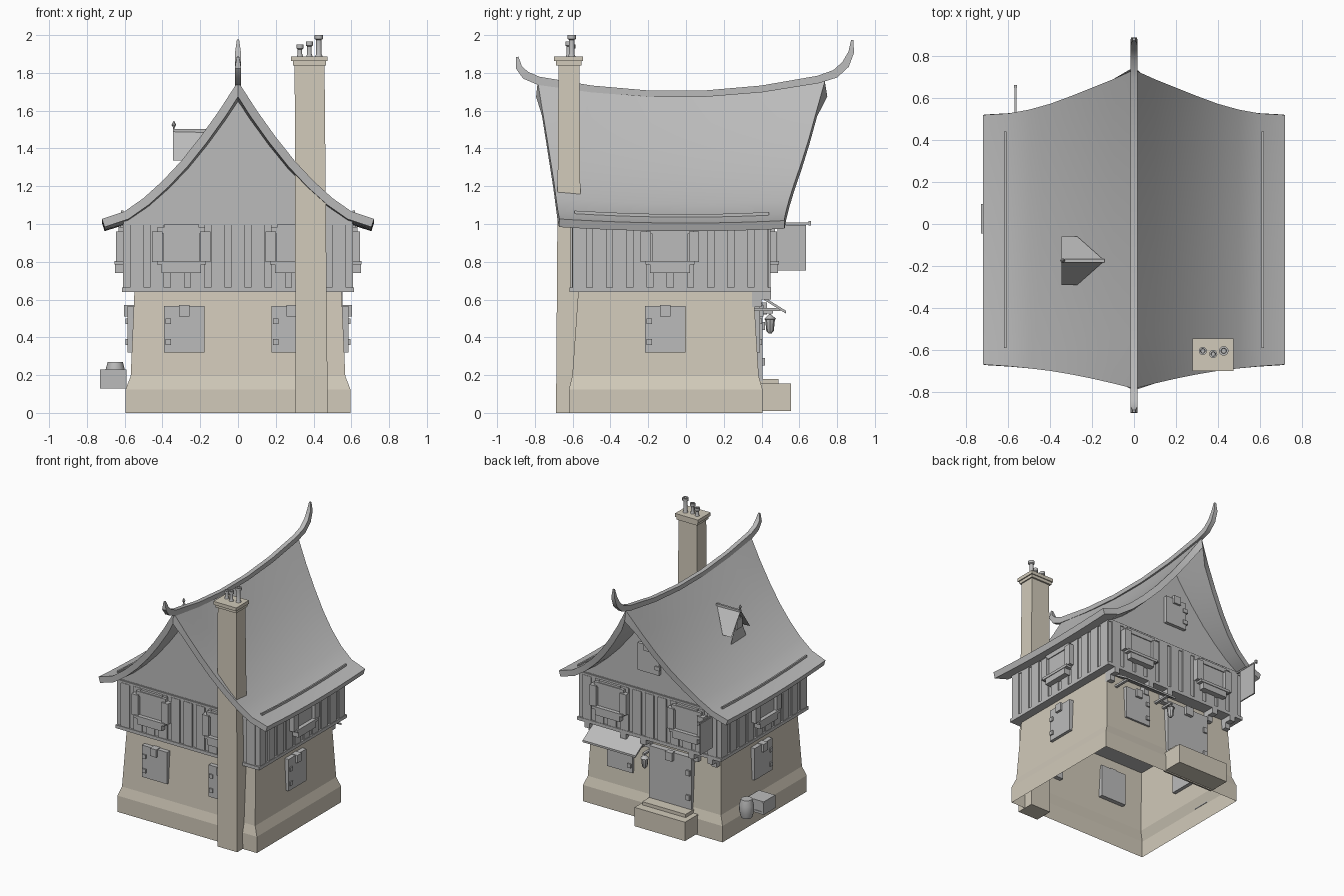
import bpy, math
from mathutils import Vector

if "Cube" in bpy.data.objects:
    bpy.data.objects.remove(bpy.data.objects["Cube"])


def material(name, rgb):
    m = bpy.data.materials.new(name)
    m.diffuse_color = (*rgb, 1)
    m.use_nodes = True
    m.node_tree.nodes["Principled BSDF"].inputs["Base Color"].default_value = m.diffuse_color
    return m


STONE = material("warm stone", (0.64, 0.59, 0.49))
GREY = material("plain grey", (0.5, 0.5, 0.5))


def mesh(name, verts, faces, mat=GREY, smooth=False):
    me = bpy.data.meshes.new(name)
    me.from_pydata([tuple(v) for v in verts], [], faces)
    me.materials.append(mat)
    ob = bpy.data.objects.new(name, me)
    bpy.context.collection.objects.link(ob)
    if smooth:
        smooth_angle(ob)
    return ob


def smooth_angle(ob):
    bpy.ops.object.select_all(action='DESELECT')
    bpy.context.view_layer.objects.active = ob
    ob.select_set(True)
    bpy.ops.object.shade_smooth_by_angle(angle=math.radians(35))


def skin(name, rings, mat=GREY, caps=True, smooth=False):
    """Join equal closed rings of points into one tube."""
    n = len(rings[0])
    faces = [(i * n + j, i * n + (j + 1) % n, (i + 1) * n + (j + 1) % n, (i + 1) * n + j)
             for i in range(len(rings) - 1) for j in range(n)]
    if caps:
        last = (len(rings) - 1) * n
        faces += [tuple(reversed(range(n))), tuple(range(last, last + n))]
    return mesh(name, [p for r in rings for p in r], faces, mat, smooth)


def rect(x0, x1, y0, y1, z):
    return [(x0, y0, z), (x1, y0, z), (x1, y1, z), (x0, y1, z)]


def boxes(name, items, mat=GREY):
    """One object from boxes given as x0, x1, y0, y1, z0, z1."""
    verts, faces = [], []
    for x0, x1, y0, y1, z0, z1 in items:
        b = len(verts)
        verts += rect(x0, x1, y0, y1, z0) + rect(x0, x1, y0, y1, z1)
        faces += [tuple(b + k for k in f) for f in
                  ((3, 2, 1, 0), (4, 5, 6, 7), (0, 1, 5, 4), (1, 2, 6, 5), (2, 3, 7, 6), (3, 0, 4, 7))]
    return mesh(name, verts, faces, mat)


def lathe(name, profile, at, mat=GREY, n=12):
    rings = [[(at[0] + r * math.cos(2 * math.pi * k / n), at[1] + r * math.sin(2 * math.pi * k / n), z)
              for k in range(n)] for r, z in profile]
    return skin(name, rings, mat, smooth=True)


def on_side(side, u0, u1, w0, w1, z0, z1):
    """Box on a wall: u along the wall axis, w outward distance from the centre."""
    return {"front": (u0, u1, -w1, -w0, z0, z1), "back": (u0, u1, w0, w1, z0, z1),
            "right": (w0, w1, u0, u1, z0, z1), "left": (-w1, -w0, u0, u1, z0, z1)}[side]


# Ground floor: open shell with sloped plinth
skin("ground_floor_walls", [rect(-h, h, a, b, z) for z, h, a, b in
     ((0, .595, -.62, .405), (.125, .595, -.62, .405), (.195, .568, -.602, .385), (.65, .548, -.57, .357))],
     STONE, caps=False)

# Upper storey with sill beam, top beam and boards
boxes("upper_storey", [(-.60, .60, -.603, .438, .645, 1.02)])
boxes("storey_beams", [(-.613, .613, -.617, .45, .64, .665), (-.606, .606, -.609, .444, .995, 1.015)])
WALL = {"front": .603, "back": .438, "right": .60, "left": .60}
boards = []
for side, w in WALL.items():
    wide = side in ("front", "back")
    n = 11 if wide else 10
    for i in range(n):
        u = -.535 + .107 * i if wide else -.565 + .107 * i
        boards.append(on_side(side, u - .037, u + .037, w - .01, w + .009, .665, 1.0))
boxes("wall_boards", boards)

# Upper windows with frame, lintel, shutters and flower box
for side, u in (("front", -.30), ("front", .30), ("back", -.33), ("back", .33), ("right", -.085), ("left", -.085)):
    w = WALL[side]
    boxes("upper_window_" + side, [on_side(side, u + a, u + b, w - .01, w + d, c, e) for a, b, d, c, e in (
        (-.095, .095, .025, .80, .95), (-.125, .125, .032, .95, .985), (-.09, .09, .025, .985, 1.0),
        (-.155, -.10, .045, .80, .96), (.10, .155, .045, .80, .96),
        (-.13, .13, .055, .785, .805), (-.105, .105, .05, .74, .785))])

# Ground floor windows: plank shutter, latch block and hinges
LOW = {"front": .58, "back": .362, "right": .555, "left": .555}
for side, u in (("front", -.285), ("front", .285), ("back", .29), ("right", -.11), ("left", -.11)):
    w = LOW[side]
    boxes("lower_window_" + side, [on_side(side, u + a, u + b, w - .02, w + d, c, e) for a, b, d, c, e in (
        (-.108, .108, .03, .32, .565), (-.027, .027, .048, .51, .57),
        (-.10, -.07, .04, .36, .39), (-.10, -.07, .04, .47, .50))])

# Door and entry steps
boxes("door", [(-.33, .03, .35, .405, .17, .58), (-.18, -.12, .39, .43, .52, .585),
               (-.32, -.29, .39, .418, .25, .29), (-.32, -.29, .39, .418, .44, .48)])
boxes("entry_steps", [(-.38, .05, .38, .555, .01, .155), (-.34, .03, .36, .49, .155, .18)], STONE)

# Overhang brackets
boxes("overhang_brackets", [(x - .022, x + .022, .35, .45 - s * .05, .60 - s * .04, .641 - s * .04)
                            for x in (-.52, -.36, .05, .22, .53) for s in (0, 1)])

# Awning over the back window with two struts
boxes("awning_struts", [(x - .01, x + .01, .36, .50, .54, .555) for x in (.11, .47)])
skin("awning", [[(x, .37, .625), (x, .53, .525), (x, .53, .54), (x, .37, .64)] for x in (.06, .51)])

# Lantern on a bracket
boxes("lantern_arm", [(.03, .05, .36, .46, .525, .54), (.035, .045, .44, .45, .50, .53)])
lathe("lantern", [(.008, .42), (.02, .435), (.026, .495), (.032, .497), (.008, .52)], (.04, .445), n=8)

# Roof: curved slopes, each row giving x, height, front and back edge
ROWS = ((0, 1.755, -.785, .735), (.1, 1.60, -.76, .69), (.2, 1.46, -.737, .65), (.3, 1.335, -.717, .61),
        (.4, 1.23, -.70, .573), (.5, 1.14, -.688, .545), (.6, 1.07, -.678, .527), (.72, 1.03, -.67, .52))
PROFILE = [(-x, z, a, b) for x, z, a, b in ROWS[:0:-1]] + list(ROWS)
N = 12


def sag(z, y):
    return (.025 + .05 * (z - 1.03) / .72) * max(0, 1 - (y / .72) ** 2)


def roof_z(x, y):
    x = abs(x)
    for p, q in zip(ROWS, ROWS[1:]):
        if x <= q[0]:
            z = p[1] + (q[1] - p[1]) * (x - p[0]) / (q[0] - p[0])
            return z - sag(z, y)


verts = []
for x, z, a, b in PROFILE:
    for j in range(N + 1):
        y = a + (b - a) * j / N
        verts.append((x, y, z - sag(z, y)))
M = N + 1
roof = mesh("roof", verts, [(i * M + j, (i + 1) * M + j, (i + 1) * M + j + 1, i * M + j + 1)
                            for i in range(len(PROFILE) - 1) for j in range(N)])
mod = roof.modifiers.new("thickness", 'SOLIDIFY')
mod.thickness, mod.offset, mod.use_even_offset = .045, -1, True
bpy.context.view_layer.objects.active = roof
bpy.ops.object.modifier_apply(modifier=mod.name)
smooth_angle(roof)

# Gable walls following the roof line
for name, y in (("front_gable", -.60), ("back_gable", .435)):
    pts = [(x, y, roof_z(x, y) - .03) for x, *_ in PROFILE if abs(x) < .61]
    pts += [(.59, y, 1.0), (-.59, y, 1.0)]
    mesh(name, pts, [tuple(range(len(pts))) if y > 0 else tuple(reversed(range(len(pts))))])
boxes("gable_window", [(-.09, .09, .42, .46, 1.17, 1.38), (-.03, .03, .45, .475, 1.34, 1.40),
                       (-.10, -.06, .45, .468, 1.21, 1.24), (-.10, -.06, .45, .468, 1.30, 1.33)])

# Ridge beam with upturned horns: y, z, half height
PATH = ((-.893, 1.885, .006), (-.885, 1.83, .017), (-.85, 1.788, .022), (-.78, 1.758, .022), (-.5, 1.715, .018),
        (-.2, 1.69, .017), (.1, 1.69, .017), (.4, 1.715, .018), (.7, 1.765, .02), (.79, 1.795, .022),
        (.845, 1.845, .021), (.875, 1.91, .015), (.88, 1.975, .006))
rings = []
for i, (y, z, h) in enumerate(PATH):
    p, q = PATH[max(i - 1, 0)], PATH[min(i + 1, len(PATH) - 1)]
    t = Vector((0, q[0] - p[0], q[1] - p[1])).normalized()
    up = Vector((0, -t.z, t.y)) * h
    c, s = Vector((0, y, z)), Vector((min(.017, h), 0, 0))
    rings.append([c - s - up, c - s + up, c + s + up, c + s - up])
skin("ridge_beam", rings, smooth=True)

# Guard strips near the eaves
for s in (-1, 1):
    x = .613 * s
    skin("eave_strip", [[(x - .006, y, roof_z(x, y) - .01), (x + .006, y, roof_z(x, y) - .01),
                         (x + .006, y, roof_z(x, y) + .014), (x - .006, y, roof_z(x, y) + .014)]
                        for y in (-.59, -.4, -.2, 0, .2, .44)])

# Dormer: pitched cap, face plate and finial
Y = -.175
mesh("dormer", [(-.345, Y, 1.50), (-.14, Y, 1.495), (-.345, Y - .115, 1.335), (-.27, Y - .115, 1.335),
                (-.345, Y + .115, 1.335), (-.27, Y + .115, 1.335), (-.325, Y, 1.49),
                (-.325, Y - .10, 1.25), (-.325, Y + .10, 1.25)],
     [(0, 2, 3, 1), (0, 1, 5, 4), (6, 8, 7)])
boxes("dormer_trim", [(-.345, -.14, Y - .008, Y + .008, 1.485, 1.502), (-.335, -.32, Y - .035, Y + .035, 1.36, 1.43)])
lathe("dormer_finial", [(.004, 1.49), (.004, 1.51), (.012, 1.525), (.002, 1.545)], (-.34, Y), n=6)

# Chimney with stepped cap and pots
skin("chimney", [rect(.305, .475, -.688, -.55, 0), rect(.30, .458, -.675, -.565, 1.85)], STONE)
boxes("chimney_cap", [(.29, .467, -.688, -.552, 1.84, 1.862), (.28, .475, -.70, -.545, 1.862, 1.888)], STONE)
for x, y, z, r in ((.328, -.605, 1.95, .016), (.378, -.62, 1.965, .016), (.428, -.605, 2.0, .019)):
    lathe("chimney_pot", [(r * 1.1, 1.885), (r * .75, 1.90), (r * .75, z - .025), (r * 1.2, z - .02), (r * 1.2, z),
                          (r * .7, z), (r * .6, z - .015)], (x, y))

# Hanging sign
boxes("sign", [(-.57, -.56, .485, .635, .755, .995), (-.57, -.56, .44, .655, .998, 1.008),
               (-.573, -.557, .648, .662, .992, 1.015)])

# Barrel and crate beside the wall
lathe("barrel", [(.04, .13), (.052, .175), (.052, .225), (.04, .27)], (-.65, .19))
boxes("crate", [(-.725, -.595, -.04, .09, .135, .225), (-.73, -.59, -.045, .095, .21, .23),
                (-.73, -.59, -.045, .095, .13, .148)]
      + [(x, x + .02, -.046, .096, .14, .22) for x in (-.73, -.61)])
